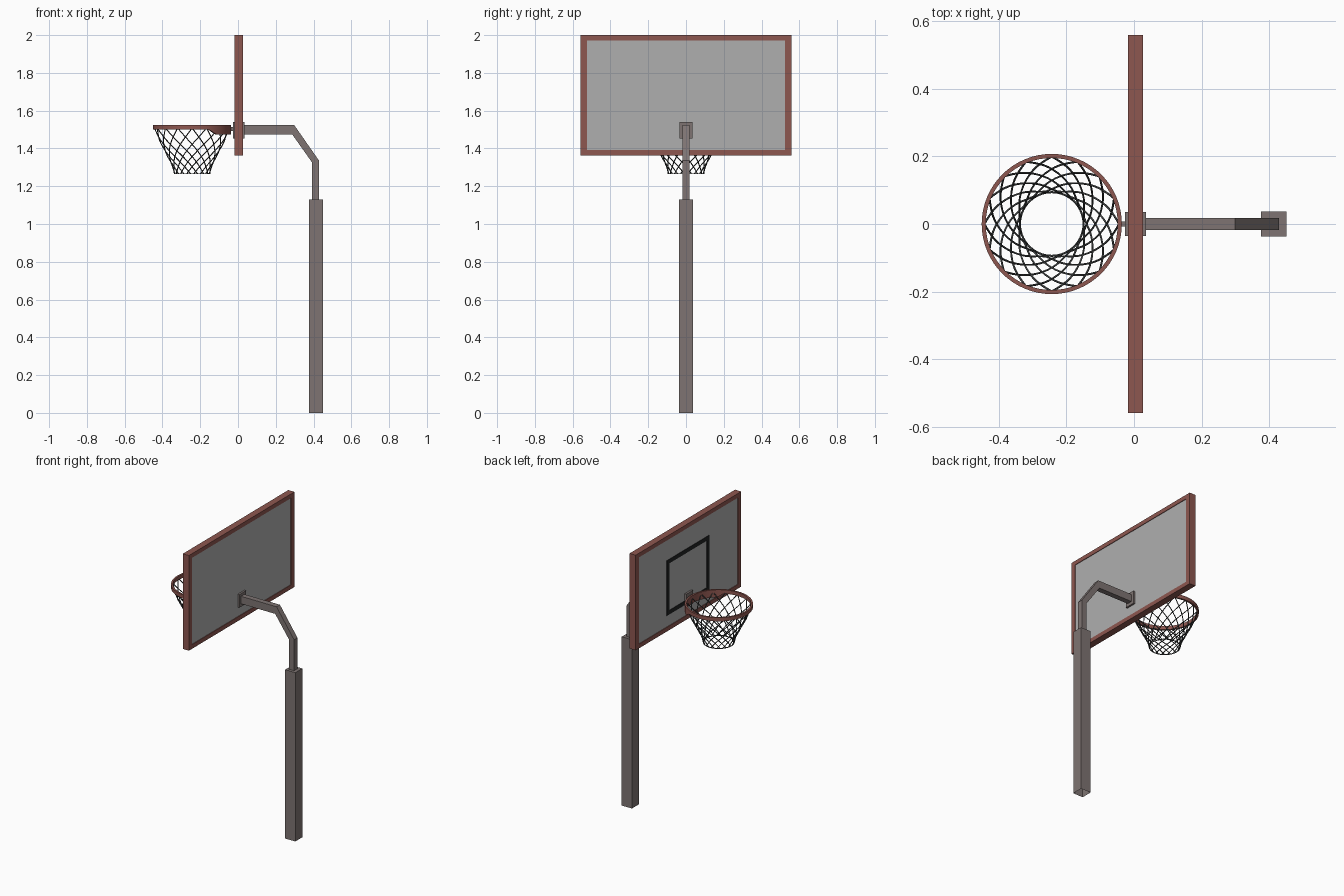
import bpy, bmesh
from math import sin, cos, pi, radians

if "Cube" in bpy.data.objects:
    bpy.data.objects.remove(bpy.data.objects["Cube"])


def mat(name, r, g, b):
    m = bpy.data.materials.new(name)
    m.diffuse_color = (r, g, b, 1)
    m.use_nodes = True
    m.node_tree.nodes["Principled BSDF"].inputs["Base Color"].default_value = m.diffuse_color
    return m


RED = mat("red_paint", 0.27, 0.095, 0.08)
STEEL = mat("steel", 0.21, 0.175, 0.17)
PANEL = mat("panel_grey", 0.43, 0.43, 0.43)
BLACK = mat("black_line", 0.015, 0.016, 0.017)
CORD = mat("net_cord", 0.05, 0.055, 0.055)


def finish(name, bm, material):
    bmesh.ops.recalc_face_normals(bm, faces=bm.faces)
    me = bpy.data.meshes.new(name)
    bm.to_mesh(me)
    bm.free()
    me.materials.append(material)
    ob = bpy.data.objects.new(name, me)
    bpy.context.collection.objects.link(ob)
    return ob


def box(name, x, y, z, material, open_bottom=False):
    bm = bmesh.new()
    bmesh.ops.create_cube(bm, size=1)
    for v in bm.verts:
        v.co = [(a + b) / 2 + c * (b - a) for (a, b), c in zip((x, y, z), v.co)]
    if open_bottom:
        low = [f for f in bm.faces if f.calc_center_median().z < z[0] + 1e-5]
        bmesh.ops.delete(bm, geom=low, context='FACES_ONLY')
    return finish(name, bm, material)


def frame(name, x, y, z, wy, wz, material):
    # rectangular picture frame, extruded along x
    bm = bmesh.new()
    loops = []
    for dy, dz in ((0, 0), (wy, wz)):
        corners = [(y[0] + dy, z[0] + dz), (y[1] - dy, z[0] + dz),
                   (y[1] - dy, z[1] - dz), (y[0] + dy, z[1] - dz)]
        for px in x:
            loops.append([bm.verts.new((px, *c)) for c in corners])
    o0, o1, i0, i1 = loops
    for a, b in ((o0, o1), (o1, i1), (i1, i0), (i0, o0)):
        for k in range(4):
            n = (k + 1) % 4
            bm.faces.new((a[k], a[n], b[n], b[k]))
    return finish(name, bm, material)


# post
box("post", (0.375, 0.45), (-0.037, 0.037), (0, 1.13), STEEL, open_bottom=True)

# bent arm, side profile extruded across y
profile = [(0.03, 1.523), (0.298, 1.523), (0.428, 1.337), (0.428, 1.13),
           (0.392, 1.13), (0.392, 1.326), (0.288, 1.473), (0.03, 1.473)]
bm = bmesh.new()
face = bm.faces.new([bm.verts.new((x, -0.018, z)) for x, z in profile])
ext = bmesh.ops.extrude_face_region(bm, geom=[face])
for v in ext["geom"]:
    if isinstance(v, bmesh.types.BMVert):
        v.co.y = 0.018
bm.faces.new([v for v in face.verts]) if not face.is_valid else None
finish("support_arm", bm, STEEL)

# mounting plate and rim connector
box("mounting_plate", (-0.027, 0.035), (-0.035, 0.035), (1.453, 1.541), STEEL)
box("rim_connector", (-0.045, -0.02), (-0.008, 0.008), (1.493, 1.513), STEEL)

# backboard
frame("board_frame", (-0.018, 0.027), (-0.558, 0.558), (1.363, 2.0), 0.035, 0.028, RED)
box("board_panel", (-0.014, 0.023), (-0.525, 0.525), (1.39, 1.974), PANEL)
frame("target_square", (-0.0165, -0.012), (-0.225, 0.225), (1.466, 1.835), 0.027, 0.027, BLACK)

# rim: flat band, deeper next to the board
CX, SEG = -0.243, 64
bm = bmesh.new()
rings = []
for i in range(SEG):
    a = 2 * pi * i / SEG
    off = min(a, 2 * pi - a)
    t = max(0, min(1, (radians(66) - off) / radians(16)))
    low = 1.5 - 0.026 * t * t * (3 - 2 * t)
    rings.append([bm.verts.new((CX + r * cos(a), r * sin(a), z)) for r, z in
                  ((0.207, low), (0.207, 1.525), (0.195, 1.525), (0.195, low))])
for i in range(SEG):
    a, b = rings[i], rings[(i + 1) % SEG]
    for k in range(4):
        n = (k + 1) % 4
        bm.faces.new((a[k], b[k], b[n], a[n]))
rim = finish("rim", bm, RED)
bpy.context.view_layer.objects.active = rim
rim.select_set(True)
bpy.ops.object.shade_smooth_by_angle(angle=radians(30))


# net: two mirrored families of spiral cords plus a bottom loop
def net_radius(z):
    pts = [(1.265, 0.094), (1.305, 0.103), (1.363, 0.132), (1.44, 0.172), (1.508, 0.199)]
    for (z0, r0), (z1, r1) in zip(pts, pts[1:]):
        if z <= z1:
            return r0 + (r1 - r0) * (z - z0) / (z1 - z0)
    return pts[-1][1]


def add_cord(cu, points, cyclic=False):
    s = cu.splines.new('POLY')
    s.points.add(len(points) - 1)
    for p, co in zip(s.points, points):
        p.co = (*co, 1)
    s.use_cyclic_u = cyclic


cu = bpy.data.curves.new("net_curve", 'CURVE')
cu.dimensions = '3D'
cu.bevel_depth = 0.003
cu.bevel_resolution = 1
CORDS, STEPS, SWEEP = 16, 16, radians(85)
for side in (-1, 1):
    for i in range(CORDS):
        pts = []
        for k in range(STEPS + 1):
            t = k / STEPS
            z = 1.508 - 0.242 * t
            a = 2 * pi * i / CORDS + side * SWEEP * (0.6 * t + 0.4 * t * t)
            r = net_radius(z)
            pts.append((CX + r * cos(a), r * sin(a), z))
        add_cord(cu, pts)
add_cord(cu, [(CX + 0.094 * cos(2 * pi * k / 40), 0.094 * sin(2 * pi * k / 40), 1.266)
              for k in range(40)], True)
tmp = bpy.data.objects.new("net_curve", cu)
bpy.context.collection.objects.link(tmp)
bpy.context.view_layer.update()
dg = bpy.context.evaluated_depsgraph_get()
me = bpy.data.meshes.new_from_object(tmp.evaluated_get(dg))
bpy.data.objects.remove(tmp)
me.materials.clear()
me.materials.append(CORD)
me.shade_smooth()
bpy.context.collection.objects.link(bpy.data.objects.new("net", me))
